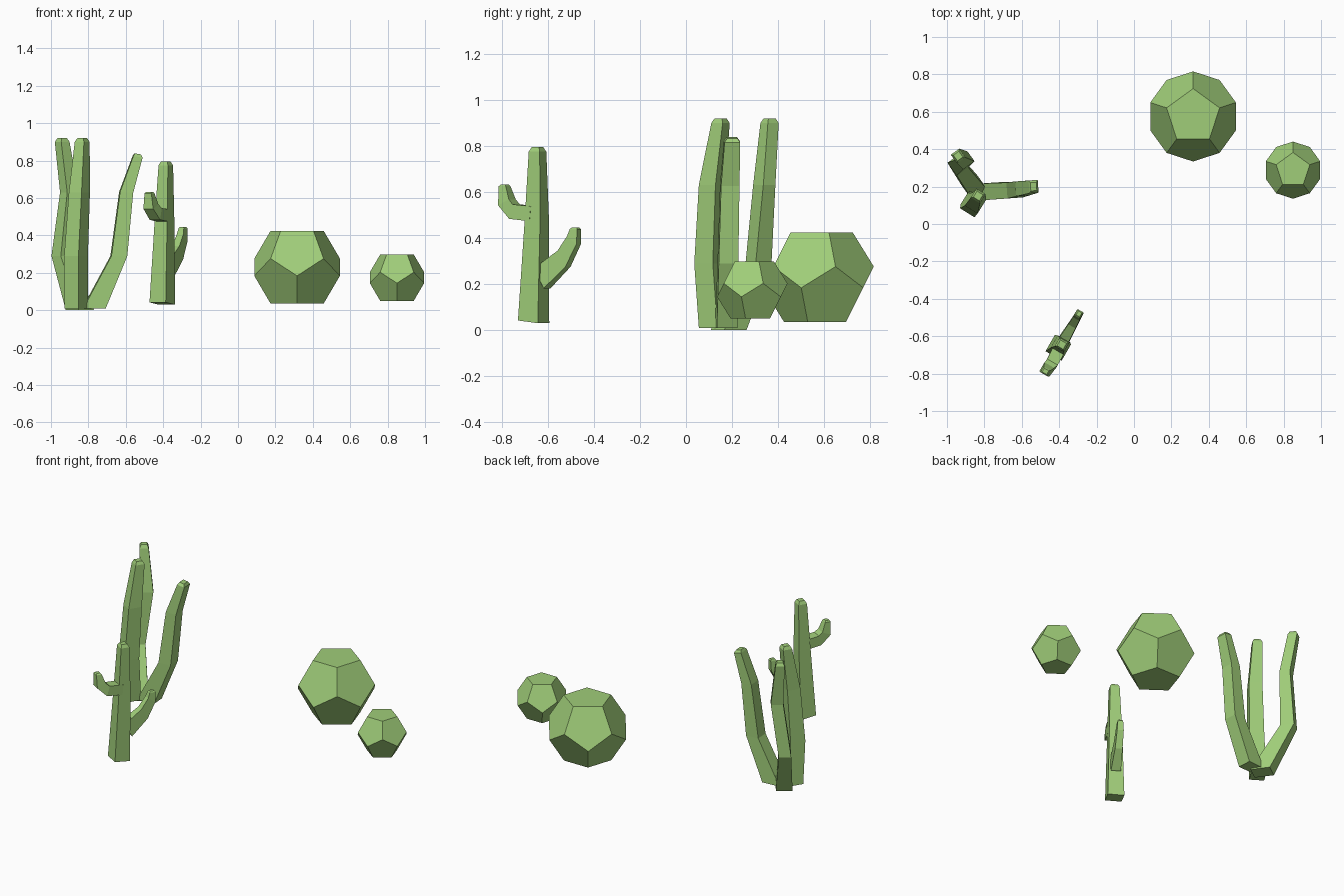
import bpy, bmesh
from math import radians, cos, sin, pi
from mathutils import Vector

cube = bpy.data.objects.get("Cube")
if cube:
    bpy.data.objects.remove(cube, do_unlink=True)

# Single flat green
green = bpy.data.materials.new("cactus_green")
green.use_nodes = True
colour = (0.35, 0.61, 0.19, 1)
green.diffuse_color = colour
bsdf = next(n for n in green.node_tree.nodes if n.type == 'BSDF_PRINCIPLED')
bsdf.inputs["Base Color"].default_value = colour


def finish(bm, name):
    bmesh.ops.recalc_face_normals(bm, faces=bm.faces)
    mesh = bpy.data.meshes.new(name)
    bm.to_mesh(mesh)
    bm.free()
    mesh.materials.append(green)
    obj = bpy.data.objects.new(name, mesh)
    bpy.context.collection.objects.link(obj)
    return obj


def stem(name, yaw, points, cap):
    """Four-sided stem; each point is x, y, z, width, depth, tilt towards yaw."""
    bm = bmesh.new()
    a = radians(yaw)
    out, side = Vector((cos(a), sin(a), 0)), Vector((-sin(a), cos(a), 0))
    # Narrowed ring that bevels the tip
    x, y, z, w, d, t = points[-1]
    points = points + [(x, y, z + cap, w * 0.65, d * 0.65, t)]
    rings = []
    for x, y, z, w, d, t in points:
        t = radians(t)
        fwd = out * cos(t) - Vector((0, 0, sin(t)))
        rings.append([bm.verts.new(Vector((x, y, z)) + fwd * d / 2 * i + side * w / 2 * j)
                      for i, j in ((1, 1), (-1, 1), (-1, -1), (1, -1))])
    for low, high in zip(rings, rings[1:]):
        for k in range(4):
            n = (k + 1) % 4
            bm.faces.new((low[k], low[n], high[n], high[k]))
    bm.faces.new(rings[0])
    bm.faces.new(rings[-1])
    return finish(bm, name)


def dodecahedron(name, centre, edge):
    """Regular twelve-sided ball resting on a flat pentagon."""
    bm = bmesh.new()
    for radius, height in ((0.851, 1.1135), (1.376, 0.263)):
        for s in (1, -1):
            for k in range(5):
                a = s * pi / 2 + k * 2 * pi / 5
                bm.verts.new(Vector(centre) + edge * Vector(
                    (radius * cos(a), radius * sin(a), s * height)))
    bmesh.ops.convex_hull(bm, input=bm.verts)
    bmesh.ops.dissolve_limit(bm, angle_limit=radians(5), verts=bm.verts, edges=bm.edges)
    return finish(bm, name)


# Round bushes
dodecahedron("large_round_bush", (0.316, 0.575, 0.23), 0.175)
dodecahedron("small_round_bush", (0.85, 0.288, 0.174), 0.111)

# Large cactus: three stems spreading from one foot
stem("large_cactus_front_stem", 238, [
    (-0.865, 0.12, 0.01, 0.09, 0.095, 0),
    (-0.866, 0.1, 0.29, 0.09, 0.095, 0),
    (-0.848, 0.113, 0.63, 0.08, 0.085, 0),
    (-0.833, 0.15, 0.9, 0.058, 0.058, 0)], 0.02)
stem("large_cactus_side_stem", 4, [
    (-0.77, 0.175, 0.01, 0.09, 0.12, 0),
    (-0.637, 0.182, 0.29, 0.085, 0.085, 0),
    (-0.598, 0.19, 0.63, 0.08, 0.07, 5),
    (-0.537, 0.2, 0.82, 0.068, 0.05, 10)], 0.016)
stem("large_cactus_back_stem", 126, [
    (-0.845, 0.185, 0, 0.1, 0.12, 0),
    (-0.942, 0.315, 0.29, 0.075, 0.085, 0),
    (-0.902, 0.34, 0.63, 0.075, 0.065, 0),
    (-0.94, 0.363, 0.9, 0.055, 0.058, 0)], 0.02)

# Small cactus: trunk with two bent arms
stem("small_cactus_trunk", 60, [
    (-0.405, -0.662, 0.036, 0.1, 0.1, 7),
    (-0.393, -0.648, 0.48, 0.077, 0.077, 0),
    (-0.386, -0.645, 0.775, 0.058, 0.055, 0)], 0.02)
stem("small_cactus_front_arm", 240, [
    (-0.395, -0.66, 0.505, 0.07, 0.065, 85),
    (-0.44, -0.745, 0.515, 0.065, 0.065, 75),
    (-0.466, -0.778, 0.555, 0.06, 0.06, 25),
    (-0.473, -0.788, 0.625, 0.042, 0.035, 0)], 0.008)
stem("small_cactus_back_arm", 60, [
    (-0.378, -0.625, 0.225, 0.06, 0.1, 60),
    (-0.322, -0.53, 0.31, 0.045, 0.08, 60),
    (-0.298, -0.487, 0.39, 0.04, 0.058, 35),
    (-0.294, -0.481, 0.438, 0.032, 0.038, 0)], 0.008)
